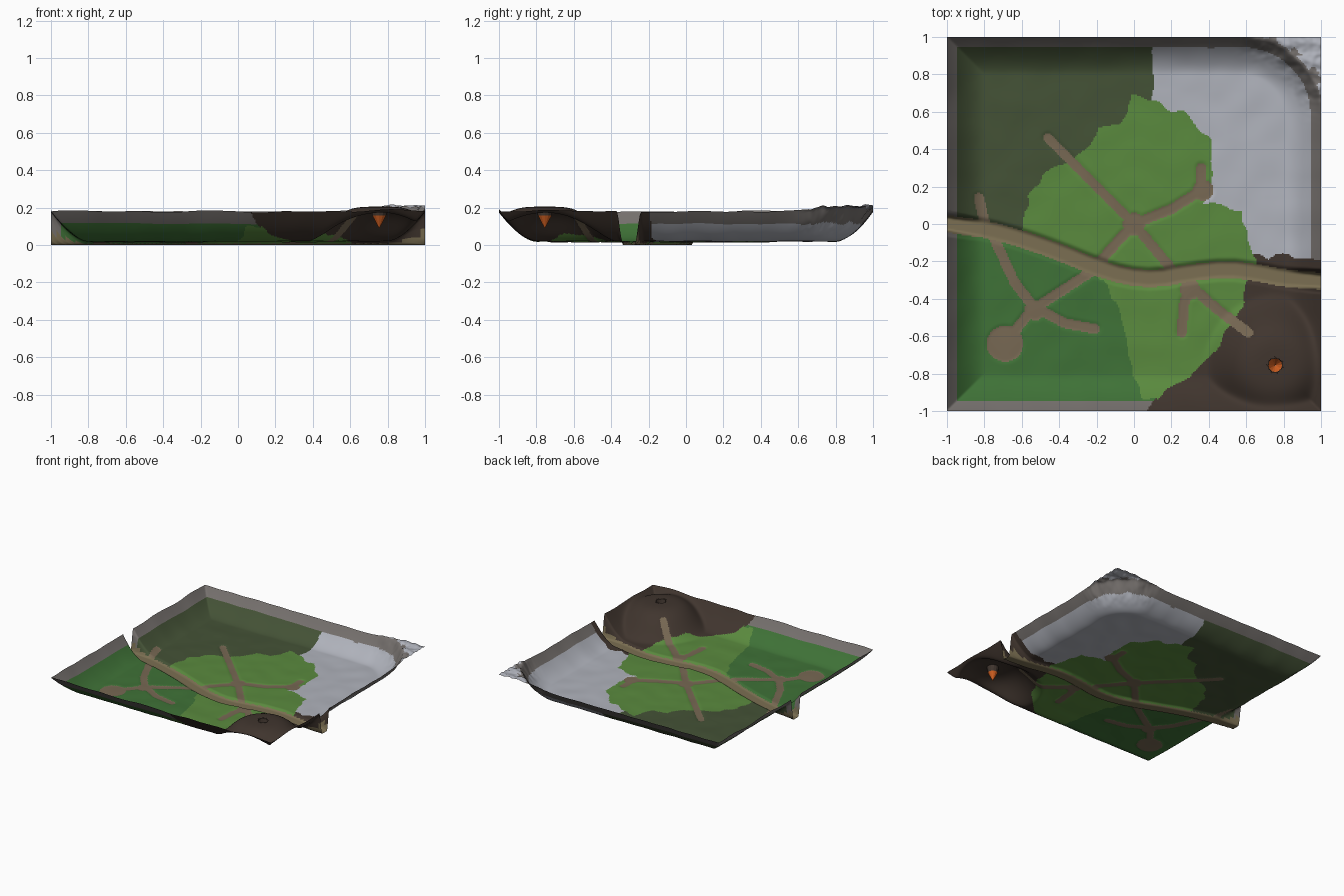
import bpy, bmesh, math
from mathutils import Vector, noise

if "Cube" in bpy.data.objects:
    bpy.data.objects.remove(bpy.data.objects["Cube"])

N = 260  # ground grid resolution


def material(name, r, g, b):
    lin = lambda c: ((c / 255 + 0.055) / 1.055) ** 2.4
    m = bpy.data.materials.new(name)
    m.diffuse_color = (lin(r), lin(g), lin(b), 1)
    m.use_nodes = True
    m.node_tree.nodes["Principled BSDF"].inputs["Base Color"].default_value = m.diffuse_color
    return m


MATS = [material("meadow green", 90, 138, 62), material("forest green", 68, 82, 54),
        material("field green", 63, 114, 55), material("burnt brown", 64, 53, 46),
        material("snow", 176, 179, 188), material("rim grey", 118, 113, 110),
        material("path tan", 119, 104, 83), material("riverbed tan", 123, 111, 82),
        material("lava orange", 214, 98, 34)]
MEADOW, FOREST, FIELD, BURNT, SNOW, RIM, PATH, RIVERBED, LAVA = range(9)

# Outlines and centre lines on the ground plan
meadow = [(-.02, .70), (.1, .65), (.25, .6), (.35, .52), (.41, .45), (.42, .3), (.43, .2),
          (.38, .12), (.5, .09), (.58, .05), (.6, -.05), (.65, -.2), (.6, -.3), (.58, -.45),
          (.5, -.55), (.45, -.68), (.3, -.82), (.17, -.89), (.13, -.94), (.04, -.94),
          (-.01, -.78), (-.04, -.6), (-.08, -.45), (-.16, -.3), (-.25, -.24), (-.58, -.09),
          (-.59, .02), (-.56, .15), (-.5, .26), (-.36, .33), (-.22, .42), (-.19, .51),
          (-.08, .53), (-.03, .6)]
river = [(-1.05, .01), (-.9, -.015), (-.78, -.03), (-.6, -.08), (-.4, -.15), (-.22, -.225),
         (-.05, -.28), (.12, -.295), (.3, -.26), (.5, -.24), (.66, -.26), (.8, -.29),
         (1.05, -.31)]
paths = [[(-.46, .46), (-.2, .2), (0, 0), (.2, -.24)],
         [(0, 0), (-.13, -.14), (-.22, -.25), (-.53, -.45)],
         [(0, 0), (.2, .08), (.36, .18), (.36, .3)],
         [(-.83, .14), (-.79, -.02)],
         [(-.76, -.05), (-.64, -.31), (-.54, -.44), (-.37, -.53), (-.21, -.56)],
         [(-.54, -.45), (-.69, -.64)],
         [(.31, -.27), (.27, -.42), (.255, -.58)],
         [(.3, -.33), (.45, -.46), (.61, -.58)]]
clearings = [(0, 0, .06), (-.53, -.46), (.37, .18), (-.69, -.64, .097), (.3, -.35)]
volcano = (.755, -.755)


def smoothstep(a, b, x):
    t = min(1, max(0, (x - a) / (b - a)))
    return t * t * (3 - 2 * t)


def segments(line):
    return [(ax, ay, bx - ax, by - ay, (bx - ax) ** 2 + (by - ay) ** 2)
            for (ax, ay), (bx, by) in zip(line, line[1:])]


def distance(segs, x, y):
    best = 9
    for ax, ay, dx, dy, ll in segs:
        px, py = x - ax, y - ay
        t = min(1, max(0, (px * dx + py * dy) / ll))
        best = min(best, (px - t * dx) ** 2 + (py - t * dy) ** 2)
    return math.sqrt(best)


def curved(line):
    # rounds the corners of an open line by corner cutting
    for _ in range(1):
        out = [line[0]]
        for (ax, ay), (bx, by) in zip(line, line[1:]):
            out += [(ax * .75 + bx * .25, ay * .75 + by * .25),
                    (ax * .25 + bx * .75, ay * .25 + by * .75)]
        line = out + [line[-1]]
    return line


river_segs = segments(curved(river))
path_segs = [s for p in paths for s in segments(p)]


def path_distance(x, y):
    # below zero on a path or clearing
    d = distance(path_segs, x, y) - .027
    for c in clearings:
        d = min(d, math.hypot(x - c[0], y - c[1]) - (c[2] if len(c) > 2 else .055))
    return d


def river_y(x):
    for (ax, ay), (bx, by) in zip(river, river[1:]):
        if x <= bx:
            return ay + (by - ay) * (x - ax) / (bx - ax)
    return river[-1][1]


def inside(poly, x, y):
    hit = False
    for (ax, ay), (bx, by) in zip(poly, poly[-1:] + poly[:-1]):
        if (ay > y) != (by > y) and x < ax + (bx - ax) * (y - ay) / (by - ay):
            hit = not hit
    return hit


def edge_distance(x, y):
    # distance to the border, with a rounded corner at the mountain
    r = .42
    cx, cy = x - (1 - r), y - (1 - r)
    if cx > 0 and cy > 0:
        return r - math.hypot(cx, cy)
    return 1 - max(abs(x), abs(y))


def height(x, y):
    d = edge_distance(x, y)
    wobble = noise.noise(Vector((x * 4, y * 4, 3)))
    rim = .16 * max(0, 1 - max(d, 0) / .2) ** 1.7 * (1 + .07 * wobble)
    land = .02 + rim + .004 * noise.noise(Vector((x * 7, y * 7, 0)))
    # mountain shoulder
    near = smoothstep(.5, .75, x) * smoothstep(.5, .75, y)
    if near > 0:
        land += .025 * near * smoothstep(.08, -.03, d)
        crag = noise.noise(Vector((x * 14, y * 20, 5))) + .5 * noise.noise(Vector((x * 30, y * 34, 1)))
        land += .014 * near * crag * smoothstep(.15, .03, d)
    # volcano dome
    r = math.hypot(x - volcano[0], y - volcano[1])
    dome = .205 * math.exp(-(r / .3) ** 4)
    land = (land ** 5 + dome ** 5) ** .2
    # sunken paths and river channel
    land -= .005 * smoothstep(.015, -.01, path_distance(x, y)) * smoothstep(.1, .2, d)
    return land * smoothstep(.03, .066, distance(river_segs, x, y))


def region(x, y):
    if distance(river_segs, x, y) < .046:
        return RIVERBED
    if path_distance(x, y) < 0:
        return PATH
    # ragged borders between regions
    wx = x + .022 * noise.noise(Vector((x * 13, y * 13, 8)))
    wy = y + .022 * noise.noise(Vector((x * 13, y * 13, 15)))
    north = y > river_y(x)
    d = edge_distance(x, y)
    if inside(meadow, wx, wy):
        return MEADOW
    if north and wx > .62 and wy < -.16 - max(0, .05 - abs(wx - .72)) * .6 - (wx - .8) * .2 * (wx > .8):
        return BURNT
    if not north and wx > (.1 if wy > -.93 else .1 - (wy + .96) * -.8):
        return BURNT
    if d < .055 + .004 * noise.noise(Vector((x * 6, y * 6, 2))):
        if d < -.01 and x + y > 1.5:
            crag = noise.noise(Vector((x * 14, y * 20, 5)))
            return RIM if crag < -.12 and x + y < 1.8 else SNOW
        return RIM
    if north:
        return FOREST if wx < .1 and (wy > .6 or wx < 0) else SNOW
    return FIELD


def finish(bm, name):
    me = bpy.data.meshes.new(name)
    bm.to_mesh(me)
    bm.free()
    for m in MATS:
        me.materials.append(m)
    ob = bpy.data.objects.new(name, me)
    bpy.context.collection.objects.link(ob)


# Ground sheet
bm = bmesh.new()
bmesh.ops.create_grid(bm, x_segments=N, y_segments=N, size=1)
hole = [f for f in bm.faces
        if (f.calc_center_median().xy - Vector(volcano)).length < .036]
bmesh.ops.delete(bm, geom=hole, context='FACES')
for f in bm.faces:
    c = f.calc_center_median()
    f.material_index = region(c.x, c.y)
    f.smooth = True
for v in bm.verts:
    v.co.z = height(v.co.x, v.co.y)
finish(bm, "terrain")

# Crater: brown throat ending in an orange pit
bm = bmesh.new()
SIDES = 12
rings = []
for rad, z in ((.046, .206), (.037, .158), (.001, .09)):
    rings.append([bm.verts.new((volcano[0] + rad * math.cos(2 * math.pi * i / SIDES),
                                volcano[1] + rad * math.sin(2 * math.pi * i / SIDES), z))
                  for i in range(SIDES)])
for k, mat in enumerate((BURNT, LAVA)):
    for i in range(SIDES):
        j = (i + 1) % SIDES
        f = bm.faces.new((rings[k][j], rings[k][i], rings[k + 1][i], rings[k + 1][j]))
        f.material_index = mat
finish(bm, "crater")
